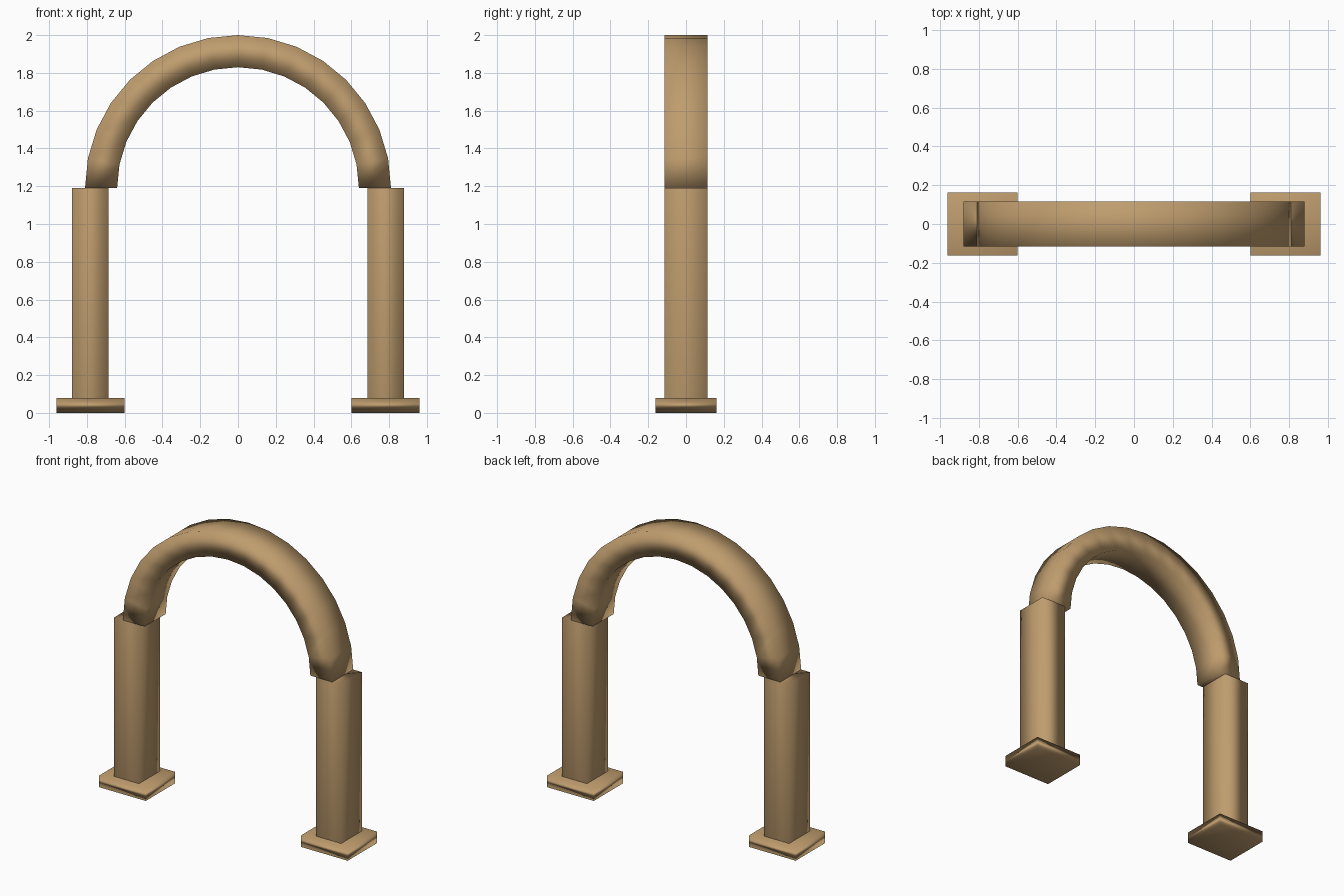
import bpy
import bmesh
from math import cos, sin, pi

cube = bpy.data.objects.get("Cube")
if cube:
    bpy.data.objects.remove(cube, do_unlink=True)

# One warm stone colour for the whole archway
TAN = (0.52, 0.335, 0.155, 1.0)
stone = bpy.data.materials.new("tan_stone")
stone.use_nodes = True
stone.diffuse_color = TAN
stone.node_tree.nodes["Principled BSDF"].inputs["Base Color"].default_value = TAN

HALF_DEPTH = 0.115   # pillars and arch share the same depth
SPRING = 1.19        # height where the arch meets the pillars


def finish(bm, name):
    """Turn a bmesh into a softly shaded stone object."""
    bmesh.ops.recalc_face_normals(bm, faces=bm.faces)
    for face in bm.faces:
        face.smooth = True
    mesh = bpy.data.meshes.new(name)
    bm.to_mesh(mesh)
    bm.free()
    mesh.materials.append(stone)
    obj = bpy.data.objects.new(name, mesh)
    bpy.context.collection.objects.link(obj)
    # Large faces dominate the shading of the blocks
    soften = obj.modifiers.new("soft_normals", 'WEIGHTED_NORMAL')
    soften.mode = 'FACE_AREA'
    return obj


def block(name, x_range, half_y, z_range):
    """Axis-aligned block from its extents."""
    bm = bmesh.new()
    bmesh.ops.create_cube(bm, size=1.0)
    (x0, x1), (z0, z1) = x_range, z_range
    for v in bm.verts:
        v.co.x = x1 if v.co.x > 0 else x0
        v.co.y = half_y if v.co.y > 0 else -half_y
        v.co.z = z1 if v.co.z > 0 else z0
    return finish(bm, name)


def arch(name, inner, outer, segments):
    """Half ring of rectangular section, closed at both feet."""
    bm = bmesh.new()
    section = [(inner, -HALF_DEPTH), (outer, -HALF_DEPTH),
               (outer, HALF_DEPTH), (inner, HALF_DEPTH)]
    rings = []
    for i in range(segments + 1):
        a = pi * i / segments
        rings.append([bm.verts.new((r * cos(a), y, SPRING + r * sin(a)))
                      for r, y in section])
    for low, high in zip(rings, rings[1:]):
        for k in range(4):
            n = (k + 1) % 4
            bm.faces.new((low[k], low[n], high[n], high[k]))
    bm.faces.new(rings[0])
    bm.faces.new(rings[-1])
    return finish(bm, name)


# Pillars on square foot plates, one pair per side
for side, sign in (("left", 1), ("right", -1)):
    def span(a, b):
        return sorted((sign * a, sign * b))
    block(side + "_foot_plate", span(0.60, 0.962), 0.162, (0.0, 0.08))
    block(side + "_pillar", span(0.685, 0.878), HALF_DEPTH, (0.02, SPRING))

# Round arch resting on the pillars
arch("round_arch", 0.64, 0.81, 16)
